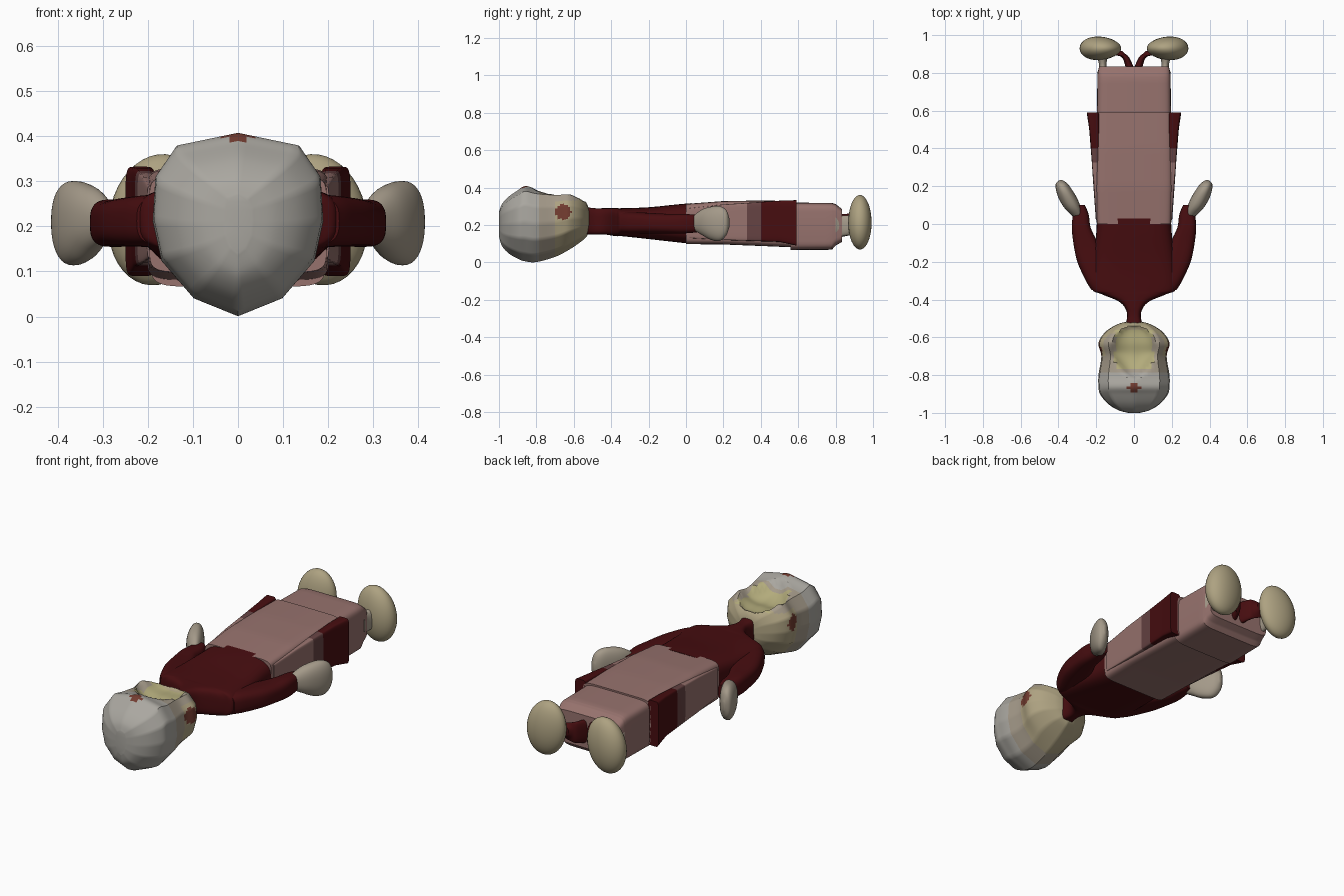
import bpy, bmesh, math
from math import radians, cos, sin, pi
from mathutils import Vector

if "Cube" in bpy.data.objects:
    bpy.data.objects.remove(bpy.data.objects["Cube"])


def material(name, rgb):
    m = bpy.data.materials.new(name)
    m.diffuse_color = (*rgb, 1)
    m.use_nodes = True
    m.node_tree.nodes["Principled BSDF"].inputs["Base Color"].default_value = m.diffuse_color
    return m


RED = material("dark_red", (0.062, 0.004, 0.005))
PINK = material("dusty_pink", (0.31, 0.17, 0.155))
MAUVE = material("mauve", (0.13, 0.055, 0.055))
TAN = material("tan", (0.42, 0.36, 0.22))
SAND = material("sand", (0.37, 0.32, 0.25))
GREY = material("hair_grey", (0.40, 0.385, 0.35))
YELLOW = material("yellow", (0.45, 0.41, 0.20))
RUST = material("rust", (0.17, 0.045, 0.03))


def squircle(power, n=40):
    def s(v):
        return math.copysign(abs(v) ** (2 / power), v)
    return [(s(cos(2 * pi * i / n)), s(sin(2 * pi * i / n))) for i in range(n)]


def polygon(half, sub):
    # half outline from bottom to top, mirrored and subdivided
    pts = half + [(-u, v) for u, v in half[-2:0:-1]]
    out = []
    for i, a in enumerate(pts):
        b = pts[(i + 1) % len(pts)]
        for k in range(sub):
            t = k / sub
            out.append((a[0] + (b[0] - a[0]) * t, a[1] + (b[1] - a[1]) * t))
    return out


def refine(rows, sub, curved):
    out = []
    for i in range(len(rows) - 1):
        p0, p1, p2 = rows[max(i - 1, 0)], rows[i], rows[i + 1]
        p3 = rows[min(i + 2, len(rows) - 1)]
        for k in range(sub):
            t = k / sub
            row = []
            for a, b, c, d in zip(p0, p1, p2, p3):
                if curved:
                    row.append(0.5 * (2 * b + (c - a) * t + (2 * a - 5 * b + 4 * c - d) * t * t
                                      + (3 * b - a - 3 * c + d) * t ** 3))
                else:
                    row.append(b + (c - b) * t)
            out.append(row)
    return out + [rows[-1]]


def finish(name, bm, mats, pick, mirror, angle):
    bmesh.ops.recalc_face_normals(bm, faces=bm.faces)
    if pick:
        for f in bm.faces:
            f.material_index = pick(f.calc_center_median())
    me = bpy.data.meshes.new(name)
    bm.to_mesh(me)
    bm.free()
    for m in mats:
        me.materials.append(m)
    me.shade_smooth()
    me.set_sharp_from_angle(angle=radians(angle))
    ob = bpy.data.objects.new(name, me)
    bpy.context.collection.objects.link(ob)
    if mirror:
        ob.modifiers.new("mirror", 'MIRROR').use_clip = False
    return ob


def loft(name, rows, profile, mats, pick=None, mirror=False, sub=6, curved=True,
         shape=None, angle=40):
    # each row: y, centre x, half width, bottom z, top z
    bm = bmesh.new()
    rings = []
    for y, cx, hw, z0, z1 in refine(rows, sub, curved):
        ring = []
        for u, v in profile:
            p = Vector((cx + hw * u, y, (z0 + z1) / 2 + (z1 - z0) / 2 * v))
            ring.append(bm.verts.new(shape(p) if shape else p))
        rings.append(ring)
    n = len(profile)
    for a, b in zip(rings, rings[1:]):
        for i in range(n):
            bm.faces.new((a[i], a[(i + 1) % n], b[(i + 1) % n], b[i]))
    bm.faces.new(rings[0])
    bm.faces.new(rings[-1])
    return finish(name, bm, mats, pick, mirror, angle)


# head with hair, hollow face, ear and brow marks
def hollow(p):
    if p.z > 0.22:
        w = 0.125 if p.y > -0.68 else 0.125 * max(0.15, 1 - (-0.68 - p.y) / 0.25)
        r = (p.x / w) ** 2 + ((p.y + 0.68) / 0.14) ** 2
        if r < 1:
            p.z -= 0.075 * (1 - r) ** 0.7
    return p


def head_colour(c):
    if (c - Vector((math.copysign(0.18, c.x), -0.655, 0.27))).length < 0.042:
        return 4
    if (c - Vector((0, -0.87, 0.41))).length < 0.032:
        return 4
    if c.z > 0.27 and abs(c.x) < 0.1 and -0.76 < c.y < -0.56:
        return 3
    if c.y > -0.70 and (c.z < 0.33 or c.y > -0.58):
        return 2
    return 1 if c.y > -0.79 else 0


head_outline = [(0, -1), (0.52, -0.8), (0.9, -0.38), (1, 0.05), (0.97, 0.52), (0.72, 0.86), (0, 1)]
loft("head", [(-1, 0, .03, .14, .27), (-.985, 0, .085, .09, .31), (-.95, 0, .14, .05, .35),
              (-.9, 0, .18, .02, .385), (-.86, 0, .188, .006, .408), (-.8, 0, .188, .002, .395),
              (-.7, 0, .173, .03, .385), (-.63, 0, .188, .065, .385), (-.57, 0, .15, .105, .355),
              (-.53, 0, .085, .14, .315), (-.515, 0, .03, .19, .26)],
     polygon(head_outline, 7), [GREY, SAND, TAN, YELLOW, RUST], head_colour, shape=hollow)

# neck and dark upper body
loft("torso", [(-.56, 0, .055, .15, .3), (-.49, 0, .036, .15, .29), (-.44, 0, .05, .15, .29),
               (-.405, 0, .09, .145, .29), (-.37, 0, .175, .14, .29), (-.34, 0, .222, .14, .29),
               (-.2, 0, .215, .125, .295), (-.05, 0, .2, .108, .31), (.03, 0, .196, .1, .317)],
     squircle(3.6), [RED])

# sleeves
loft("sleeve", [(-.35, .165, .06, .16, .265), (-.3, .18, .075, .155, .27), (-.2, .22, .08, .155, .265),
                (-.1, .256, .065, .155, .26), (-.02, .279, .05, .155, .26), (.05, .282, .042, .16, .255),
                (.1, .29, .03, .17, .25)],
     squircle(3), [RED], mirror=True)

# hands
loft("hand", [(.03, .29, .022, .18, .24), (.08, .322, .042, .15, .28), (.13, .347, .049, .122, .297),
              (.18, .37, .043, .115, .3), (.215, .383, .03, .145, .28), (.232, .386, .008, .19, .235)],
     squircle(2.3), [SAND], mirror=True)

# upper skirt panel
loft("skirt", [(0, 0, .197, .098, .313), (.2, 0, .203, .096, .328), (.4, 0, .203, .088, .331),
               (.59, 0, .203, .08, .328)],
     squircle(9), [PINK], curved=False, angle=30)

# flared side panels
def panel_colour(c):
    if c.y > .4:
        return 0
    return 1 if c.y > .33 else 2


loft("side_panel", [(.02, .19, .012, .13, .29), (.2, .2, .015, .12, .31), (.35, .205, .02, .115, .32),
                    (.5, .21, .027, .11, .33), (.59, .217, .033, .09, .333)],
     squircle(7), [RED, MAUVE, PINK], panel_colour, mirror=True, curved=False, angle=30)

# lower hem block
loft("lower_skirt", [(.56, 0, .196, .066, .32), (.78, 0, .194, .068, .318), (.8, 0, .192, .09, .312),
                     (.835, 0, .185, .11, .285)],
     squircle(8), [PINK], curved=False, angle=30)

# legs and dark inner straps
loft("leg", [(.8, .165, .03, .13, .27), (.84, .165, .02, .14, .25), (.9, .17, .03, .15, .26)],
     squircle(2.5), [SAND], mirror=True)
loft("inner_strap", [(.8, .015, .025, .13, .26), (.85, .03, .02, .14, .26), (.885, .048, .02, .15, .26),
                     (.9, .085, .04, .17, .25), (.915, .09, .03, .19, .24)],
     squircle(2.5), [RED], mirror=True)

# feet
bm = bmesh.new()
bmesh.ops.create_uvsphere(bm, u_segments=32, v_segments=20, radius=1)
for v in bm.verts:
    u = v.co.copy()
    v.co = Vector((.178 + .11 * u.x, .93 + (.062 + .008 * u.x) * u.y, .215 + .145 * u.z - .015 * u.x))
finish("foot", bm, [TAN], None, True, 60)
